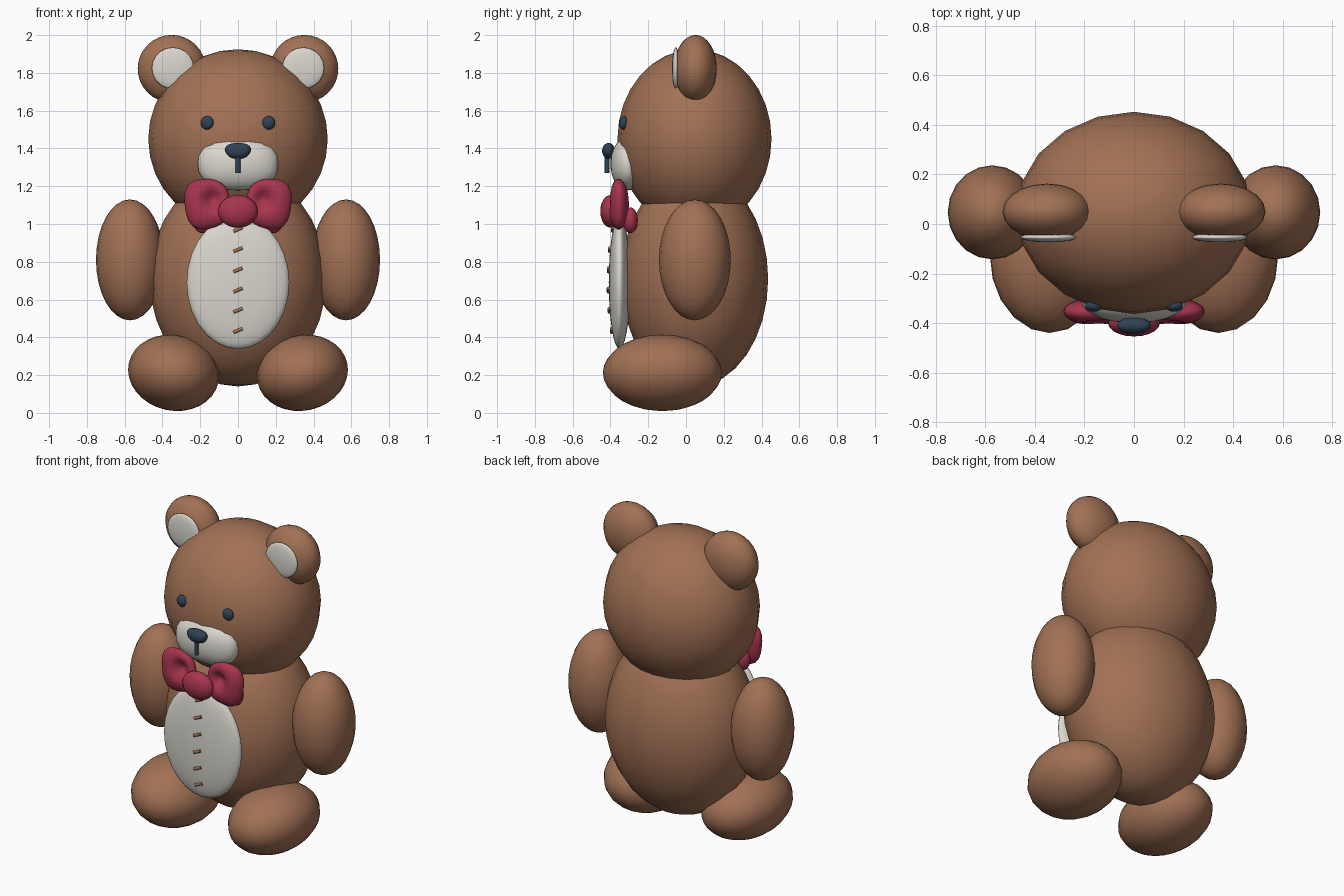
import bpy, bmesh, math
from mathutils import Matrix, Vector

if "Cube" in bpy.data.objects:
    bpy.data.objects.remove(bpy.data.objects["Cube"])


def material(name, rgb):
    m = bpy.data.materials.new(name)
    m.use_nodes = True
    m.diffuse_color = (*rgb, 1)
    bsdf = m.node_tree.nodes["Principled BSDF"]
    bsdf.inputs["Base Color"].default_value = (*rgb, 1)
    bsdf.inputs["Roughness"].default_value = 0.8
    return m


BROWN = material("brown fur", (0.36, 0.165, 0.09))
CREAM = material("cream felt", (0.70, 0.68, 0.62))
RED = material("red ribbon", (0.39, 0.035, 0.075))
NAVY = material("dark navy", (0.03, 0.055, 0.09))


def finish(name, bm, mat):
    mesh = bpy.data.meshes.new(name)
    bmesh.ops.recalc_face_normals(bm, faces=bm.faces)
    bm.to_mesh(mesh)
    bm.free()
    mesh.materials.append(mat)
    mesh.polygons.foreach_set("use_smooth", [True] * len(mesh.polygons))
    ob = bpy.data.objects.new(name, mesh)
    bpy.context.collection.objects.link(ob)
    return ob


def blob(name, mat, center, radii, segs=20, tilt=0, front_pole=False, power=2, shape=None):
    """Ellipsoid; power above 2 squares its front outline, shape edits unit points."""
    bm = bmesh.new()
    bmesh.ops.create_uvsphere(bm, u_segments=segs, v_segments=16, radius=1)
    if front_pole:
        bmesh.ops.rotate(bm, verts=bm.verts, matrix=Matrix.Rotation(math.pi / 2, 3, "X"))
    turn = Matrix.Rotation(tilt, 3, "Y")
    for v in bm.verts:
        p = v.co.copy()
        flat = math.hypot(p.x, p.z)
        if power != 2 and flat > 1e-5:
            k = flat / (abs(p.x) ** power + abs(p.z) ** power) ** (1 / power)
            p.x, p.z = p.x * k, p.z * k
        if shape:
            p = shape(p)
        v.co = turn @ Vector(a * b for a, b in zip(p, radii)) + Vector(center)
    return finish(name, bm, mat)


def rod(name, mat, center, radius, length, tilt=0):
    bm = bmesh.new()
    bmesh.ops.create_cone(bm, cap_ends=True, segments=10, radius1=radius, radius2=radius, depth=length)
    bmesh.ops.rotate(bm, verts=bm.verts, matrix=Matrix.Rotation(tilt, 3, "Y"))
    bmesh.ops.translate(bm, verts=bm.verts, vec=center)
    ob = finish(name, bm, mat)
    ob.data.set_sharp_from_angle(angle=math.radians(50))


# Head and body
blob("head", BROWN, (0, 0.045, 1.45), (0.475, 0.408, 0.475))
blob("body", BROWN, (0, 0.045, 0.71), (0.468, 0.39, 0.57))

# Paired parts
for side, s in (("left", 1), ("right", -1)):
    blob(side + "_arm", BROWN, (s * 0.572, 0.047, 0.81), (0.18, 0.19, 0.32))
    blob(side + "_leg", BROWN, (s * 0.341, -0.125, 0.212), (0.243, 0.315, 0.2), tilt=-s * 0.22)
    blob(side + "_ear", BROWN, (s * 0.351, 0.05, 1.822), (0.18, 0.113, 0.179))
    blob(side + "_inner_ear", CREAM, (s * 0.345, -0.054, 1.825), (0.112, 0.02, 0.11), front_pole=True)
    blob(side + "_eye", NAVY, (s * 0.162, -0.33, 1.535), (0.035, 0.024, 0.036))

# Muzzle, nose and mouth
blob("muzzle", CREAM, (0, -0.31, 1.318), (0.213, 0.09, 0.14), front_pole=True, power=2.4)


def taper_nose(p):
    p.x *= 1 + 0.15 * p.z
    return p


blob("nose", NAVY, (0, -0.41, 1.387), (0.067, 0.034, 0.042), power=2.3, shape=taper_nose)
rod("mouth_seam", NAVY, (0, -0.418, 1.315), 0.013, 0.09)

# Tummy patch with a row of slanted stitches
PATCH_Y, PATCH_Z, PATCH_D, PATCH_H = -0.352, 0.69, 0.057, 0.352
blob("tummy_patch", CREAM, (0, PATCH_Y, PATCH_Z), (0.272, PATCH_D, PATCH_H), 28, front_pole=True)
for i in range(6):
    z = 0.436 + i * 0.107
    y = PATCH_Y - PATCH_D * math.sqrt(1 - ((z - PATCH_Z) / PATCH_H) ** 2)
    rod(f"stitch_{i + 1}", BROWN, (0, y - 0.002, z), 0.009, 0.052, math.radians(67))


# Bow: squarish loops with a dented front, a tucked end behind each, and a knot
def bow_loop(s):
    def dent(p):
        u = p.x * s
        hollow = math.exp(-((u + 0.25) / 0.4) ** 2 - ((p.z - 0.15) / 0.4) ** 2)
        if p.y < 0:
            p.y += 1.1 * hollow
        p.z *= 0.93 + 0.07 * u
        p.y += 0.1 * u
        return p
    return dent


for side, s in (("left", 1), ("right", -1)):
    blob(side + "_bow_loop", RED, (s * 0.162, -0.358, 1.107), (0.12, 0.055, 0.142), 24,
         tilt=s * 0.12, front_pole=True, power=2.7, shape=bow_loop(s))
    blob(side + "_bow_end", RED, (s * 0.19, -0.295, 1.02), (0.05, 0.04, 0.068), 12)
blob("bow_knot", RED, (0, -0.4, 1.067), (0.105, 0.054, 0.086))
